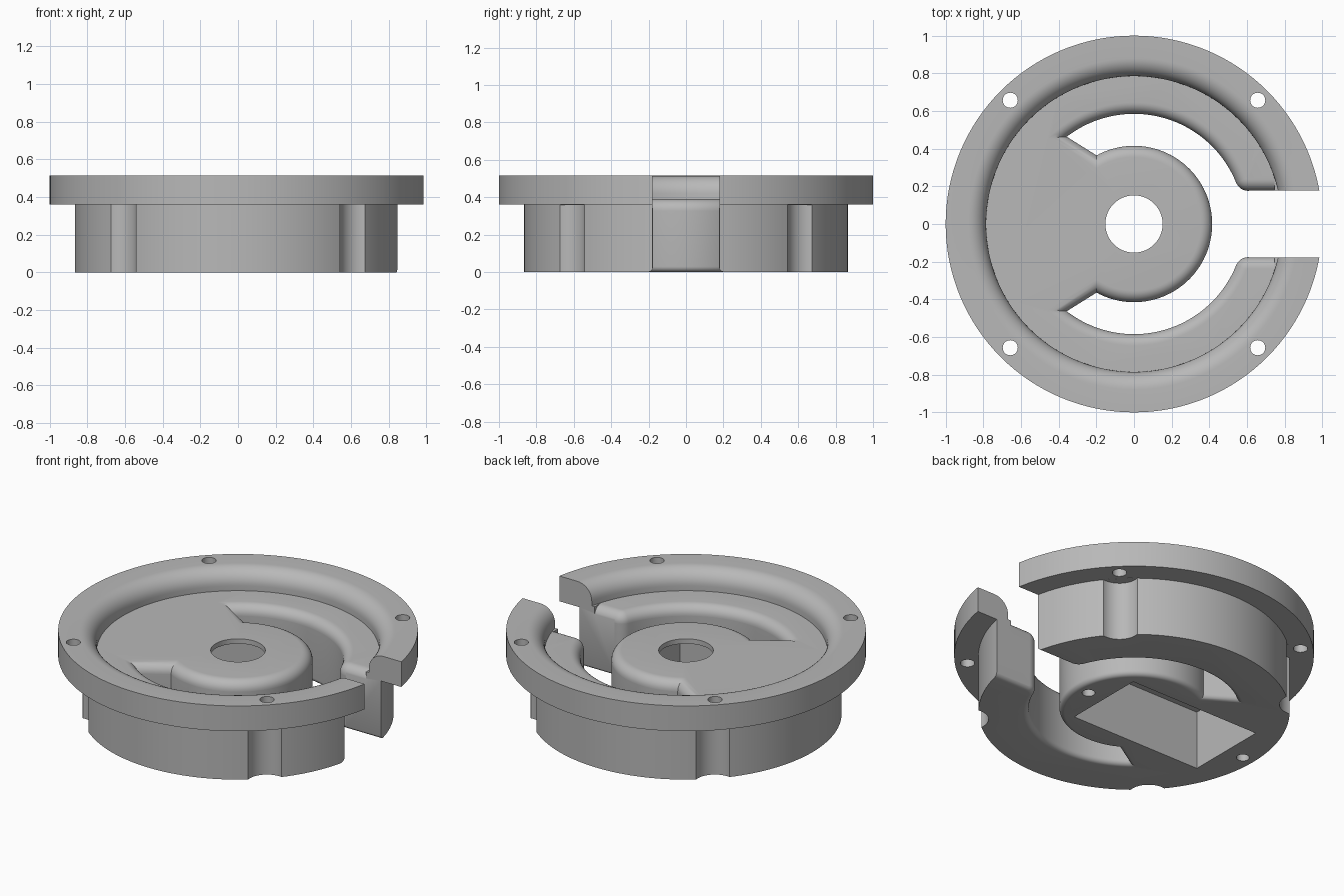
import bpy, bmesh
from math import sin, cos, pi, sqrt, atan2, hypot
from mathutils import Vector

if "Cube" in bpy.data.objects:
    bpy.data.objects.remove(bpy.data.objects["Cube"], do_unlink=True)

# Main sizes
FLANGE_R, BODY_R, RECESS_R = 1.0, 0.865, 0.785
TOP, UNDER, FLOOR = 0.515, 0.36, 0.39
HUB_R, RING_R, SLOT = 0.415, 0.585, 0.176
CORNER, TOP_FILLET, LOW_FILLET, LIP = 0.07, 0.06, 0.03, 0.095

grey = bpy.data.materials.new("plain grey")
grey.use_nodes = True
grey.diffuse_color = (0.48, 0.48, 0.48, 1)
grey.node_tree.nodes["Principled BSDF"].inputs["Base Color"].default_value = grey.diffuse_color


def mesh_object(name, bm):
    bmesh.ops.recalc_face_normals(bm, faces=bm.faces)
    mesh = bpy.data.meshes.new(name)
    bm.to_mesh(mesh)
    bm.free()
    ob = bpy.data.objects.new(name, mesh)
    bpy.context.collection.objects.link(ob)
    mesh.materials.append(grey)
    return ob


def loft(name, rings):
    """Closed solid through rings that have equal point counts."""
    bm = bmesh.new()
    loops = [[bm.verts.new(p) for p in ring] for ring in rings]
    n = len(loops[0])
    for a, b in zip(loops, loops[1:]):
        for i in range(n):
            j = (i + 1) % n
            bm.faces.new((a[i], a[j], b[j], b[i]))
    bm.faces.new(loops[0])
    bm.faces.new(loops[-1])
    return mesh_object(name, bm)


def circle(r, z, x=0, y=0, n=128):
    return [(x + r * cos(2 * pi * i / n), y + r * sin(2 * pi * i / n), z) for i in range(n)]


def cylinder(name, x, y, r, z0, z1, n=48):
    return loft(name, [circle(r, z0, x, y, n), circle(r, z1, x, y, n)])


def box(name, x0, x1, half_y, z0, z1):
    return loft(name, [[(x0, -half_y, z), (x1, -half_y, z), (x1, half_y, z), (x0, half_y, z)]
                       for z in (z0, z1)])


def arc(cx, cy, r, a0, a1, n):
    return [(cx + r * cos(a0 + (a1 - a0) * i / n), cy + r * sin(a0 + (a1 - a0) * i / n))
            for i in range(n + 1)]


def channel_ring(z, d, x_end):
    """Outline of the curved channel and slot, widened by d."""
    along = Vector((-0.16, 0.1)).normalized()
    start = Vector((-0.2, 0.365)) + d * Vector((-along.y, along.x))

    def meet(r):
        b = start.dot(along)
        p = start + along * (-b + sqrt(b * b - start.length_squared + r * r))
        return atan2(p.y, p.x)

    hub, ring = HUB_R - d, RING_R + d
    cy = SLOT + CORNER
    cx = sqrt((RING_R + CORNER) ** 2 - cy ** 2)
    tangent = atan2(cy, cx)
    half = arc(0, 0, hub, 0, meet(hub), 40)
    half += arc(0, 0, ring, meet(ring), tangent, 44)
    half += arc(cx, cy, CORNER - d, tangent + pi, 1.5 * pi, 8)[1:]
    half.append((x_end, SLOT + d))
    outline = half + [(x, -y) for x, y in reversed(half[1:])]
    return [(x, y, z) for x, y in outline]


# Flanged drum with a rounded lip round the recess
lip = arc(RECESS_R + LIP, TOP - LIP, LIP, pi / 2, pi, 10)
profile = [(BODY_R, 0), (BODY_R, UNDER), (FLANGE_R, UNDER), (FLANGE_R, TOP)] + lip
profile.append((RECESS_R, FLOOR))
housing = loft("flanged_housing", [circle(r, z) for r, z in profile])

# Channel cutter, flared at the bottom and at the recess floor
levels = [(-0.1, LOW_FILLET, 1.2)]
for i in range(7):
    a = pi / 2 * i / 6
    levels.append((LOW_FILLET * (1 - cos(a)), LOW_FILLET * (1 - sin(a)), 1.2))
base = FLOOR - TOP_FILLET
levels.append((base - 0.001, 0, 1.2))
for i in range(9):
    a = pi / 2 * i / 8
    levels.append((base + TOP_FILLET * sin(a), TOP_FILLET * (1 - cos(a)), 0.745))
levels.append((0.6, TOP_FILLET, 0.745))
cutters = [loft("channel_cutter", [channel_ring(*level) for level in levels])]

# Slot, shaft hole, underside pocket and its two screw holes
cutters += [
    box("slot_cutter", 0.61, 1.2, SLOT + 0.002, -0.1, 0.7),
    box("pocket_cutter", -0.67, 0.22, 0.255, -0.1, UNDER),
    cylinder("shaft_cutter", 0, 0, 0.152, -0.2, 0.7, 64),
    cylinder("inner_screw_cutter", 0.33, 0, 0.036, -0.1, 0.2, 32),
    cylinder("outer_screw_cutter", -0.79, 0, 0.036, -0.1, 0.2, 32),
]

# Flange screw holes and the scallops below them
for sx in (-1, 1):
    for sy in (-1, 1):
        x, y = 0.657 * sx, 0.657 * sy
        cutters.append(cylinder("flange_hole_cutter", x, y, 0.04, -0.1, 0.7, 32))
        cutters.append(cylinder("scallop_cutter", x, y, 0.117, -0.1, UNDER - 0.0003))

# Cut everything out, then bake the result
for cutter in cutters:
    cutter.hide_render = True
    mod = housing.modifiers.new(cutter.name, 'BOOLEAN')
    mod.operation, mod.solver, mod.object = 'DIFFERENCE', 'EXACT', cutter
graph = bpy.context.evaluated_depsgraph_get()
baked = bpy.data.meshes.new_from_object(housing.evaluated_get(graph))
housing.modifiers.clear()
housing.data = baked
for cutter in cutters:
    bpy.data.objects.remove(cutter, do_unlink=True)
baked.materials.clear()
baked.materials.append(grey)

bpy.ops.object.select_all(action='DESELECT')
housing.select_set(True)
bpy.context.view_layer.objects.active = housing
bpy.ops.object.shade_smooth_by_angle(angle=pi / 6)
